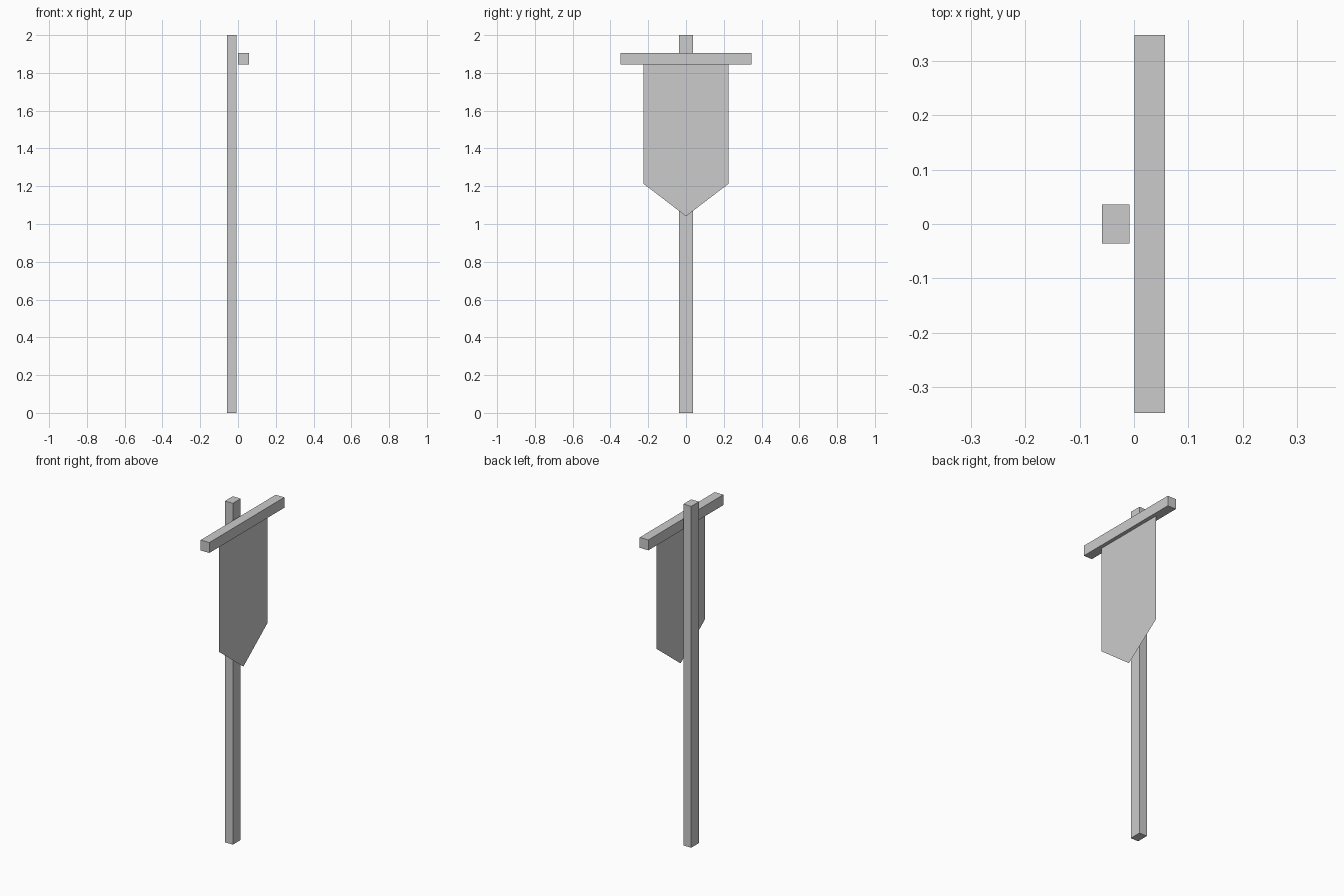
import bpy

if "Cube" in bpy.data.objects:
    bpy.data.objects.remove(bpy.data.objects["Cube"])


def box(name, lo, hi):
    """Axis-aligned box between two corners."""
    centre = [(a + b) / 2 for a, b in zip(lo, hi)]
    size = [b - a for a, b in zip(lo, hi)]
    bpy.ops.mesh.primitive_cube_add(size=1, location=centre)
    ob = bpy.context.object
    ob.name = name
    ob.scale = size
    bpy.ops.object.transform_apply(location=False, rotation=False, scale=True)
    return ob


# Upright pole
box("pole", (-0.059, -0.036, 0), (-0.008, 0.036, 2.0))

# Crossbar mounted in front of the pole
box("crossbar", (0.001, -0.347, 1.845), (0.057, 0.347, 1.906))

# Thin cloth hanging below the crossbar, ending in a point
half = 0.225
outline = [(-half, 1.85), (-half, 1.213), (0, 1.041), (half, 1.213), (half, 1.85)]
mesh = bpy.data.meshes.new("banner_cloth")
mesh.from_pydata([(0.035, y, z) for y, z in outline], [], [range(len(outline))])
mesh.update()
banner = bpy.data.objects.new("banner_cloth", mesh)
bpy.context.collection.objects.link(banner)
